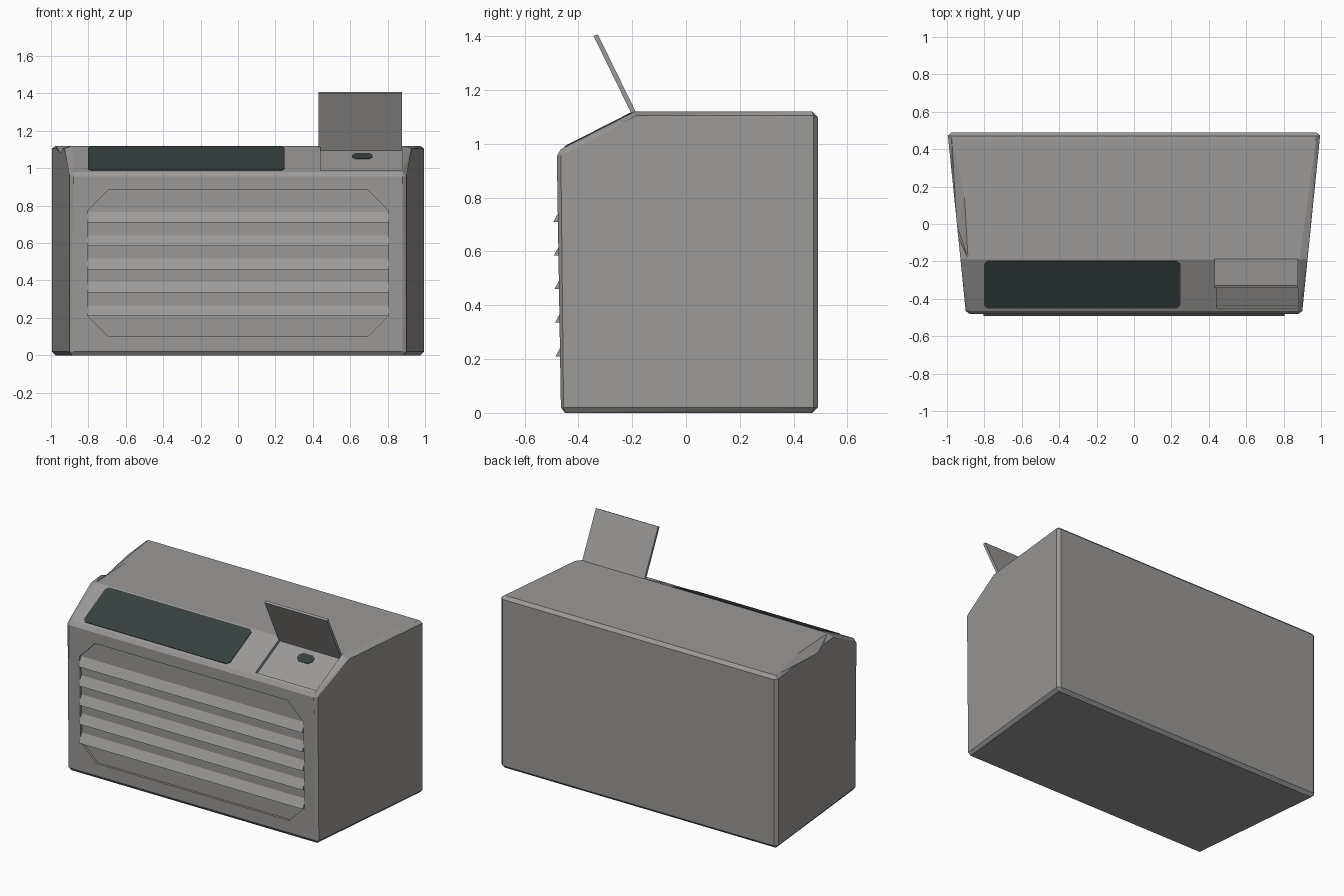
import bpy, bmesh
from mathutils import Vector

if "Cube" in bpy.data.objects:
    bpy.data.objects.remove(bpy.data.objects["Cube"])


def material(name, rgb):
    m = bpy.data.materials.new(name)
    m.diffuse_color = (*rgb, 1)
    m.use_nodes = True
    m.node_tree.nodes["Principled BSDF"].inputs["Base Color"].default_value = m.diffuse_color
    return m


GREY = material("warm grey casing", (0.33, 0.32, 0.31))
DARK = material("dark vent", (0.038, 0.051, 0.051))


def add_object(name, bm, mat):
    bmesh.ops.recalc_face_normals(bm, faces=bm.faces)
    me = bpy.data.meshes.new(name)
    bm.to_mesh(me)
    bm.free()
    me.materials.append(mat)
    ob = bpy.data.objects.new(name, me)
    bpy.context.collection.objects.link(ob)
    return ob


def hull(name, pts, mat=GREY):
    bm = bmesh.new()
    vs = [bm.verts.new(p) for p in pts]
    bmesh.ops.convex_hull(bm, input=vs)
    bmesh.ops.dissolve_limit(bm, angle_limit=0.01, verts=bm.verts, edges=bm.edges)
    return add_object(name, bm, mat)


def prism(name, pts, offset, mat=GREY):
    """Extrude a polygon along an offset vector."""
    bm = bmesh.new()
    face = bm.faces.new([bm.verts.new(p) for p in pts])
    ext = bmesh.ops.extrude_face_region(bm, geom=[face], use_keep_orig=True)
    bmesh.ops.translate(bm, vec=Vector(offset),
                        verts=[g for g in ext["geom"] if isinstance(g, bmesh.types.BMVert)])
    return add_object(name, bm, mat)


def cut(target, cutter):
    mod = target.modifiers.new(cutter.name, "BOOLEAN")
    mod.operation = "DIFFERENCE"
    mod.solver = "EXACT"
    mod.object = cutter
    cutter.hide_render = True
    cutter.display_type = "WIRE"


def chamfered(a0, a1, b0, b1, c):
    return [(a0 + c, b0), (a1 - c, b0), (a1, b0 + c), (a1, b1 - c),
            (a1 - c, b1), (a0 + c, b1), (a0, b1 - c), (a0, b0 + c)]


# Sloped control deck: s runs down from the crest, n is out of the surface
CREST = Vector((0, -0.19, 1.12))
DOWN = Vector((0, -0.275, -0.14)).normalized()
OUT = Vector((0, DOWN.z, -DOWN.y))


def deck(x, s, n=0.0):
    return CREST + DOWN * s + OUT * n + Vector((x, 0, 0))


def front_y(z):
    return -0.465 - 0.016 * (z - 0.02)


# Casing: tapered body with narrow chamfers (half width, y, z)
rim = [(.885, -.45, 0), (.88, -.465, .02), (.88, -.48, .955), (.88, -.465, .98),
       (.885, -.19, 1.12), (.975, .47, 1.12), (.975, .49, 1.10), (.975, .49, .02),
       (.975, .47, 0),
       (.90, -.455, .02), (.90, -.465, .955), (.90, -.45, .97), (.928, -.185, 1.105),
       (.995, .473, 1.105), (.995, .473, .02)]
casing = hull("casing", [(s * x, y, z) for x, y, z in rim for s in (-1, 1)])

# Dented upper left edge
cut(casing, hull("dent_cutter", [(-.975, .47, 1.12), (-.905, .15, 1.121), (-.886, -.19, 1.121),
                                 (-.948, 0, 1.08), (-1.1, .1, 1.15), (-.93, .14, 1.16)]))

# Grille recess in the front
outline = chamfered(-.805, .805, .10, .885, .112)
cut(casing, prism("grille_cutter", [(x, front_y(z) + .015, z) for x, z in outline], (0, -.1, 0)))

# Control recess in the deck
cut(casing, prism("control_cutter",
                  [deck(x, s, -.02) for x, s in ((.44, .003), (.878, .003), (.878, .29), (.44, .29))],
                  OUT * .08))

# Louvres
for i in range(5):
    z = .21 + .125 * i
    back = front_y(z) + .017
    prism(f"louvre_{i + 1}", [(-.805, back, z + .062), (-.805, back - .034, z), (-.805, back, z)],
          (1.61, 0, 0))

# Dark outlet on the deck and small display in the recess
prism("air_outlet", [deck(x, s, -.002) for x, s in chamfered(-.803, .248, .010, .292, .018)],
      OUT * .006, DARK)
prism("control_display", [deck(x, s, -.022) for x, s in chamfered(.61, .72, .05, .115, .02)],
      OUT * .005, DARK)

# Open lid over the controls
prism("control_lid", [(.43, -.18, 1.105), (.43, -.328, 1.407), (.43, -.343, 1.40), (.43, -.193, 1.092)],
      (.448, 0, 0))
